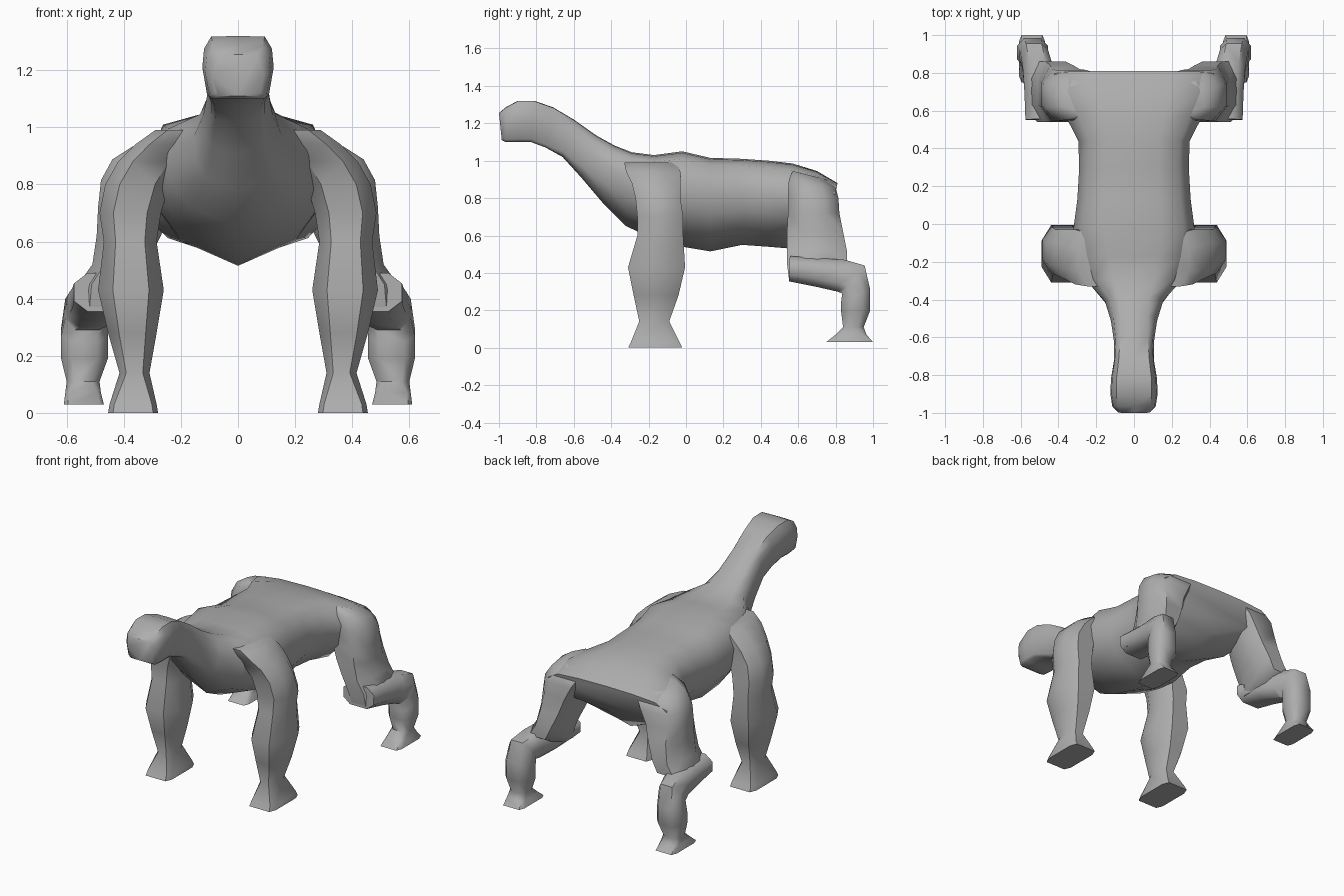
import bpy, bmesh
from mathutils import Vector

if "Cube" in bpy.data.objects:
    bpy.data.objects.remove(bpy.data.objects["Cube"])

grey = bpy.data.materials.new("plain grey")
grey.diffuse_color = (0.42, 0.42, 0.42, 1)
grey.use_nodes = True
grey.node_tree.nodes["Principled BSDF"].inputs["Base Color"].default_value = grey.diffuse_color


def mirrored(half):
    """Close a half outline (top centre first) into a symmetric cross-section."""
    return half + [(0, -1)] + [(-x, h) for x, h in reversed(half[1:])]


# Cross-sections as (side, height) pairs in -1..1
LIMB = [(1, .45), (.55, 1), (-.55, 1), (-1, .45), (-1, -.45), (-.55, -1), (.55, -1), (1, -.45)]
BOXY = [(1, .7), (.8, 1), (-.8, 1), (-1, .7), (-1, -.7), (-.8, -1), (.8, -1), (1, -.7)]
TORSO = mirrored([(0, 1), (.45, .97), (.82, .84), (1, .35), (.94, -.2), (.68, -.64)])
HEAD = mirrored([(0, 1), (.75, .98), (.95, .6), (1, 0), (.87, -.85), (.75, -1)])


def loft(name, rings, side=1):
    """Each ring: x range, the (y, z) points at its two ends, and a profile."""
    bm = bmesh.new()
    loops = []
    for x0, x1, a, b, profile in rings:
        lo, hi = Vector((0, *a)), Vector((0, *b))
        loop = []
        for s, h in profile:
            p = lo.lerp(hi, (h + 1) / 2)
            p.x = side * ((x0 + x1) / 2 + s * (x1 - x0) / 2)
            loop.append(bm.verts.new(p))
        loops.append(loop)
    n = len(loops[0])
    for p, q in zip(loops, loops[1:]):
        for i in range(n):
            j = (i + 1) % n
            bm.faces.new((p[i], p[j], q[j], q[i]))
    bm.faces.new(loops[0])
    bm.faces.new(loops[-1])
    bmesh.ops.recalc_face_normals(bm, faces=bm.faces)
    me = bpy.data.meshes.new(name)
    bm.to_mesh(me)
    bm.free()
    me.materials.append(grey)
    ob = bpy.data.objects.new(name, me)
    bpy.context.collection.objects.link(ob)
    bpy.ops.object.select_all(action='DESELECT')
    ob.select_set(True)
    bpy.context.view_layer.objects.active = ob
    bpy.ops.object.shade_smooth_by_angle(angle=0.9)


def level(rows, profile=LIMB):
    """Horizontal limb rings from (z, x0, x1, y0, y1)."""
    return [(x0, x1, (y0, z), (y1, z), profile) for z, x0, x1, y0, y1 in rows]


def upright(rows):
    """Symmetric rings from (half width, y bottom, z bottom, y top, z top);
    the outline turns from torso to head towards the front."""
    rings = []
    for w, yb, zb, yt, zt in rows:
        t = min(max((-(yb + yt) / 2 - .3) / .4, 0), 1)
        profile = [(a[0] + (b[0] - a[0]) * t, a[1] + (b[1] - a[1]) * t)
                   for a, b in zip(TORSO, HEAD)]
        rings.append((-w, w, (yb, zb), (yt, zt), profile))
    return rings


# Head, neck and trunk in one skin, from muzzle to rump
loft("head_neck_and_torso", upright([
    (.09, -.985, 1.11, -1.0, 1.255), (.115, -.965, 1.10, -.965, 1.285),
    (.125, -.90, 1.10, -.90, 1.32), (.122, -.83, 1.10, -.81, 1.32),
    (.107, -.75, 1.07, -.71, 1.285), (.105, -.66, 1.02, -.60, 1.22),
    (.122, -.56, .91, -.48, 1.135), (.155, -.45, .78, -.38, 1.08),
    (.25, -.32, .65, -.29, 1.045), (.30, -.18, .585, -.17, 1.03),
    (.32, -.02, .54, -.02, 1.05), (.30, .13, .515, .13, 1.015),
    (.29, .30, .55, .30, 1.01), (.295, .44, .54, .44, 1.0),
    (.36, .56, .53, .57, .985), (.42, .68, .62, .70, .945),
    (.42, .77, .70, .81, .88)]))

for side, tag in ((1, "right"), (-1, "left")):
    # Front leg with shoulder and flared foot
    loft("front_leg_" + tag, level([(0, .28, .455, -.31, -.02), (.03, .285, .45, -.295, -.035)], BOXY)
         + level([
             (.14, .31, .415, -.25, -.09), (.28, .285, .455, -.28, -.04),
             (.43, .26, .49, -.31, -.005), (.60, .285, .47, -.26, -.015),
             (.70, .27, .485, -.26, -.015), (.80, .24, .465, -.27, -.03),
             (.88, .19, .42, -.29, -.03), (.94, .14, .36, -.32, -.03),
             (.99, .10, .29, -.33, -.05)]), side)
    # Thigh flowing out of a rounded hip
    loft("thigh_" + tag, [
        (.12, .37, (.57, .945), (.75, .90), LIMB), (.15, .44, (.55, .90), (.80, .855), LIMB),
        (.18, .48, (.545, .82), (.815, .80), LIMB)] + level([
            (.72, .23, .49, .545, .82), (.62, .27, .495, .54, .84), (.52, .32, .51, .54, .86),
            (.45, .35, .56, .54, .86), (.37, .38, .56, .55, .72)]), side)
    # Shin running back from the knee, then down to the foot
    loft("shin_and_foot_" + tag, [r + (LIMB,) for r in [
        (.36, .575, (.55, .355), (.555, .49)), (.385, .58, (.70, .325), (.70, .48)),
        (.43, .59, (.81, .30), (.85, .47)), (.455, .605, (.835, .29), (.955, .44)),
        (.455, .62, (.83, .25), (.985, .31)), (.455, .62, (.83, .19), (.985, .20)),
        (.485, .60, (.84, .11), (.95, .11))]] + level([
            (.07, .48, .605, .80, .965), (.03, .47, .61, .75, 1.0)], BOXY), side)
